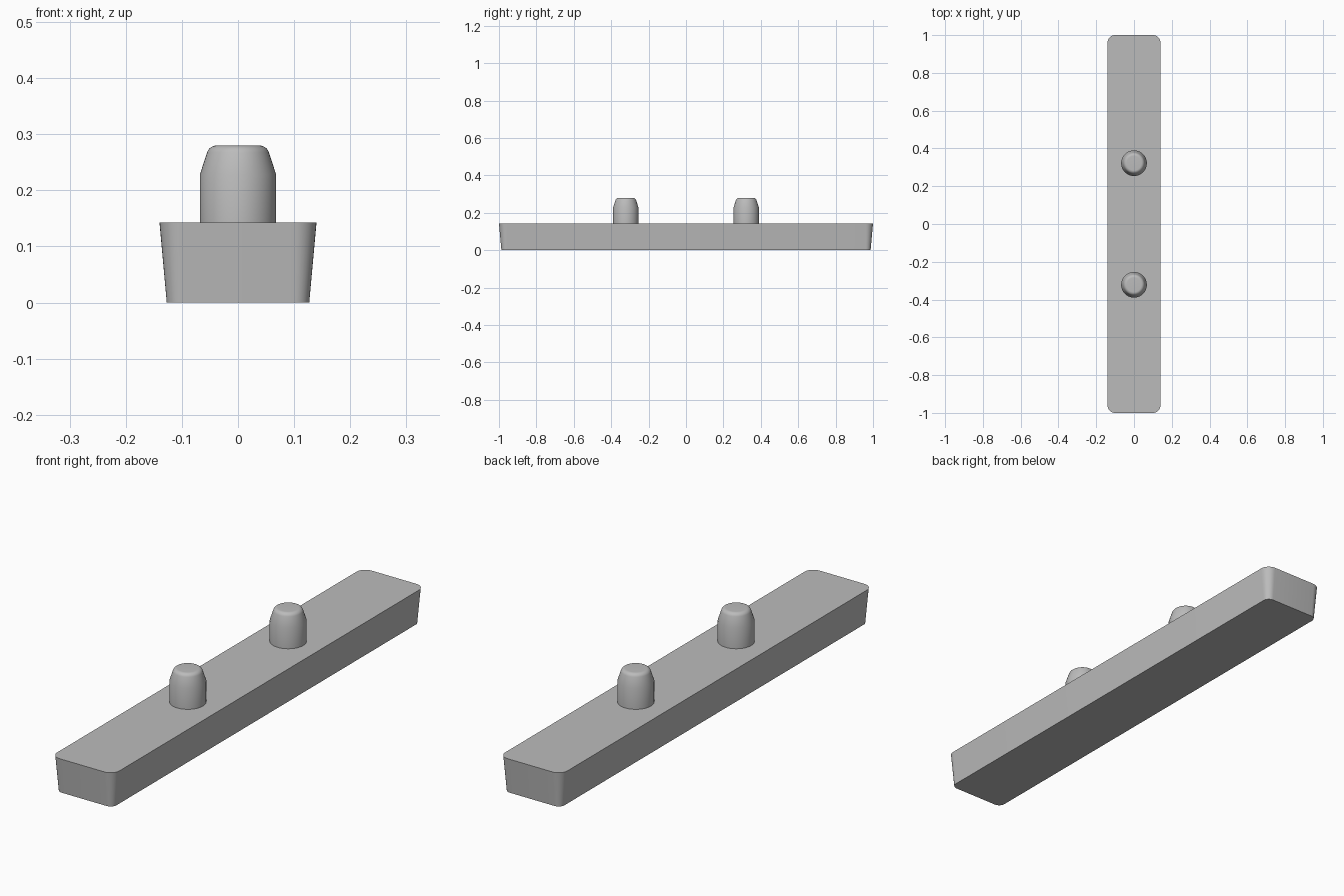
import bpy, bmesh, math

cube = bpy.data.objects.get("Cube")
if cube:
    bpy.data.objects.remove(cube, do_unlink=True)

GREY = (0.5, 0.5, 0.5, 1.0)
mat = bpy.data.materials.new("plain grey")
mat.use_nodes = True
mat.diffuse_color = GREY
mat.node_tree.nodes["Principled BSDF"].inputs["Base Color"].default_value = GREY


def loft(name, rings):
    """Skin a stack of equal-length closed rings and cap both ends."""
    bm = bmesh.new()
    loops = [[bm.verts.new(p) for p in ring] for ring in rings]
    n = len(loops[0])
    for low, high in zip(loops, loops[1:]):
        for i in range(n):
            j = (i + 1) % n
            bm.faces.new((low[i], low[j], high[j], high[i]))
    bm.faces.new(loops[0][::-1])
    bm.faces.new(loops[-1])
    mesh = bpy.data.meshes.new(name)
    bm.to_mesh(mesh)
    bm.free()
    mesh.materials.append(mat)
    obj = bpy.data.objects.new(name, mesh)
    bpy.context.collection.objects.link(obj)
    bpy.ops.object.select_all(action='DESELECT')
    obj.select_set(True)
    bpy.context.view_layer.objects.active = obj
    bpy.ops.object.shade_smooth_by_angle(angle=math.radians(30))
    return obj


def rounded_rect(hx, hy, r, z, steps=8):
    points = []
    for k, (sx, sy) in enumerate(((1, 1), (-1, 1), (-1, -1), (1, -1))):
        for i in range(steps + 1):
            a = math.pi / 2 * (k + i / steps)
            points.append((sx * (hx - r) + r * math.cos(a),
                           sy * (hy - r) + r * math.sin(a), z))
    return points


def circle(r, z, sides=48):
    return [(r * math.cos(math.tau * i / sides),
             r * math.sin(math.tau * i / sides), z) for i in range(sides)]


# Drafted bar with rounded vertical corners
TOP = 0.143
loft("base_bar", [rounded_rect(0.127, 0.987, 0.027, 0),
                  rounded_rect(0.14, 1.0, 0.04, TOP)])

# Peg profile: straight shank, tapered neck, rounded rim
profile = [(0.068, TOP - 0.003), (0.068, 0.228)]
RIM, HEIGHT, STEPS = 0.018, 0.28, 8
for i in range(STEPS + 1):
    a = math.radians(18 + 72 * i / STEPS)
    profile.append((0.038 + RIM * math.cos(a), HEIGHT - RIM + RIM * math.sin(a)))

for name, y in (("front_peg", -0.322), ("back_peg", 0.322)):
    peg = loft(name, [circle(r, z) for r, z in profile])
    peg.location.y = y
